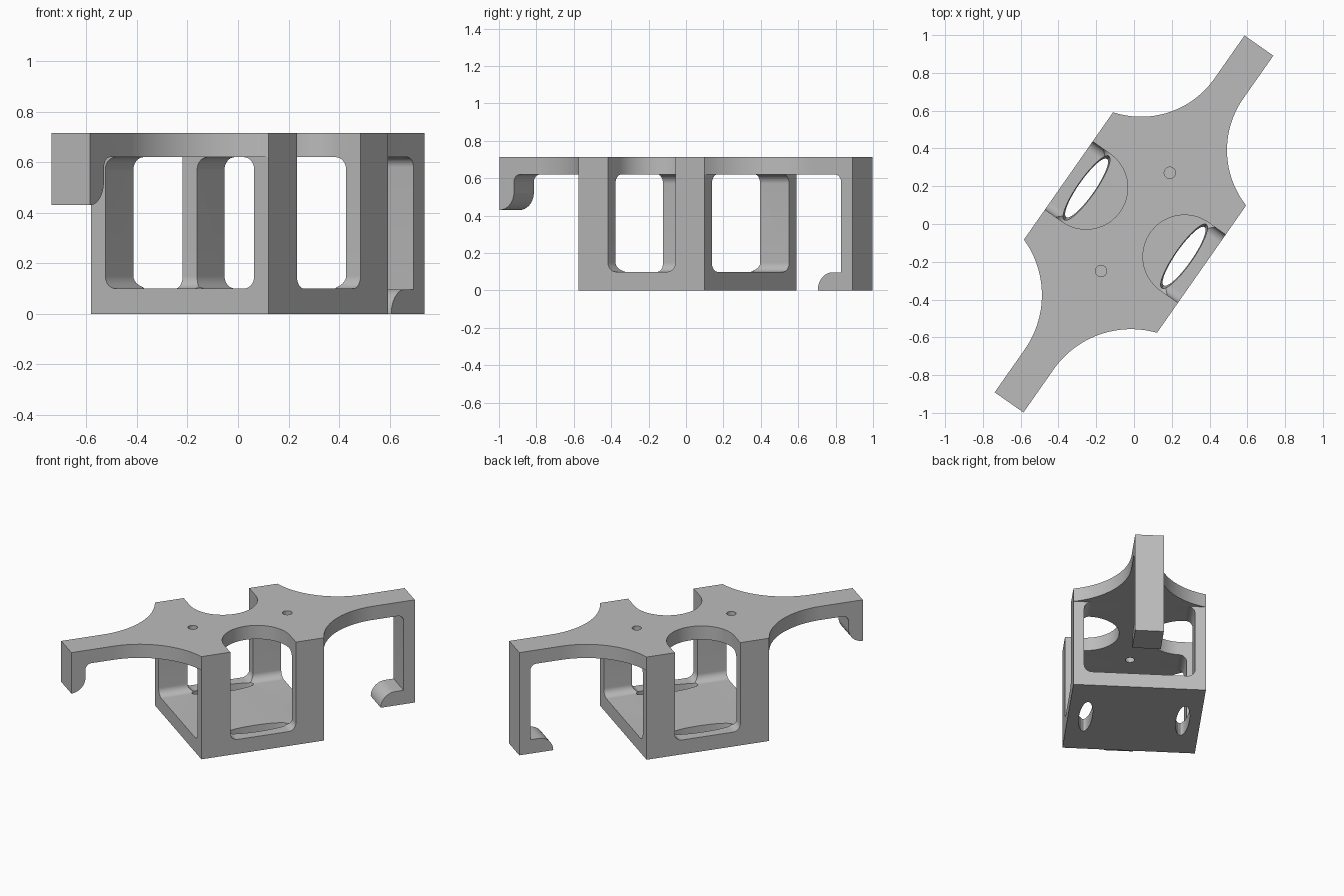
import bpy, bmesh
from math import sin, cos, pi, radians, sqrt, atan2
from mathutils import Matrix

cube = bpy.data.objects.get("Cube")
if cube:
    bpy.data.objects.remove(cube, do_unlink=True)

grey = bpy.data.materials.new("light grey")
grey.use_nodes = True
grey.diffuse_color = (0.5, 0.5, 0.5, 1)
grey.node_tree.nodes["Principled BSDF"].inputs["Base Color"].default_value = (0.5, 0.5, 0.5, 1)

TOP, CEILING, FLOOR = 0.715, 0.62, 0.10
BACK, FRONT, HALF = 0.421, -0.402, 0.43     # body ends and half width
ARM_END, ARM_HALF = 1.153, 0.093


def arc(cx, cy, r, start, end, n=12):
    angles = [radians(start + (end - start) * i / n) for i in range(n + 1)]
    return [(cx + r * cos(a), cy + r * sin(a)) for a in angles]


def new_object(name, bm):
    bmesh.ops.recalc_face_normals(bm, faces=bm.faces)
    mesh = bpy.data.meshes.new(name)
    bm.to_mesh(mesh)
    bm.free()
    mesh.materials.append(grey)
    obj = bpy.data.objects.new(name, mesh)
    bpy.context.collection.objects.link(obj)
    return obj


def extrude(name, outline, axis, low, high):
    """Prism of a 2D outline, pushed along the given axis."""
    place = {"x": lambda a, b, h: (h, a, b),
             "y": lambda a, b, h: (a, h, b),
             "z": lambda a, b, h: (a, b, h)}[axis]
    bm = bmesh.new()
    rings = [[bm.verts.new(place(a, b, h)) for a, b in outline] for h in (low, high)]
    bm.faces.new(rings[0])
    bm.faces.new(rings[1])
    n = len(outline)
    for i in range(n):
        j = (i + 1) % n
        bm.faces.new((rings[0][i], rings[0][j], rings[1][j], rings[1][i]))
    return new_object(name, bm)


def cone(name, x, y, low, high, r_low, r_high, squash=1):
    bm = bmesh.new()
    bmesh.ops.create_cone(bm, cap_ends=True, segments=40, radius1=r_low,
                          radius2=r_high, depth=high - low)
    bmesh.ops.scale(bm, vec=(1, squash, 1), verts=bm.verts)
    bmesh.ops.translate(bm, vec=(x, y, (low + high) / 2), verts=bm.verts)
    return new_object(name, bm)


def boolean(obj, cutter, operation="DIFFERENCE"):
    mod = obj.modifiers.new("cut", "BOOLEAN")
    mod.operation = operation
    mod.solver = "EXACT"
    mod.object = cutter
    bpy.context.view_layer.objects.active = obj
    bpy.ops.object.modifier_apply(modifier=mod.name)
    bpy.data.objects.remove(cutter, do_unlink=True)


# Body: block hollowed from end to end
body = extrude("body", [(FRONT, -HALF), (BACK, -HALF), (BACK, HALF), (FRONT, HALF)], "z", 0, TOP)
w, r = 0.36, 0.05
tunnel = (arc(w - r, FLOOR + r, r, -90, 0) + arc(w - r, CEILING - r, r, 0, 90)
          + arc(r - w, CEILING - r, r, 90, 180) + arc(r - w, FLOOR + r, r, 180, 270))
boolean(body, extrude("tunnel", tunnel, "x", -0.6, 0.6))

# Side windows, round deck notches and floor slots, one set per side
mid, nr = 0.012, 0.22
window = (arc(mid - nr + r, FLOOR + r, r, 180, 270) + arc(mid + nr - r, FLOOR + r, r, 270, 360)
          + [(mid + nr, 0.55), (mid - nr, 0.55)])
for s in (-1, 1):
    boolean(body, extrude("window", window, "y", s * 0.3, s * 0.5))
    notch = arc(mid, -0.318, nr, 0, 180, 40) + [(mid - nr, -0.5), (mid + nr, -0.5)]
    boolean(body, extrude("notch", [(a, s * b) for a, b in notch], "z", 0.5, 0.8))
    boolean(body, cone("slot", mid, s * 0.315, -0.02, 0.15, 0.185, 0.215, 0.23))

# Deck screw holes
for x in (0.331, -0.304):
    boolean(body, cone("hole", x, 0, 0.5, 0.8, 0.03, 0.03))


def make_arm(name, s, root, side_profile):
    """Flared arm outline trimmed by its side profile."""
    cx = 0.875
    d, h = cx - root, HALF - ARM_HALF
    radius = (d * d + h * h) / (2 * h)
    cy = ARM_HALF + radius
    start = atan2(HALF - cy, root - cx) * 180 / pi
    flare = arc(cx, cy, radius, start % 360, 270, 30)
    half = flare + [(ARM_END, ARM_HALF)]
    outline = half + [(a, -b) for a, b in reversed(half)]
    arm = extrude(name, [(s * a, b) for a, b in outline], "z", 0, TOP)
    boolean(arm, extrude("side", [(s * a, b) for a, b in side_profile], "y", -0.6, 0.6), "INTERSECT")
    return arm


def under_arm(inner):
    return [(0.3, CEILING)] + arc(inner - 0.04, CEILING - 0.04, 0.04, 90, 0, 8)


outer = [(1.3, 0.8), (0.3, 0.8)]
# Long leg with a rounded foot, and short hook with a rounded inner corner
leg = under_arm(1.078) + [(1.078, 0.097)] + arc(1.022, 0, 0.097, 90, 180) + [(0.925, -0.1), (1.3, -0.1)]
hook = under_arm(1.058) + arc(ARM_END, 0.525, 0.095, 180, 270) + [(1.3, 0.43)]
back_arm = make_arm("back_arm_and_leg", 1, BACK, leg + outer)
front_arm = make_arm("front_arm_and_hook", -1, -FRONT, hook + outer)

# Turn the bracket to its standing angle
bpy.ops.object.select_all(action="DESELECT")
for obj in (body, back_arm, front_arm):
    obj.data.transform(Matrix.Rotation(radians(55), 4, "Z"))
    obj.select_set(True)
bpy.context.view_layer.objects.active = body
bpy.ops.object.shade_smooth_by_angle(angle=radians(30))
